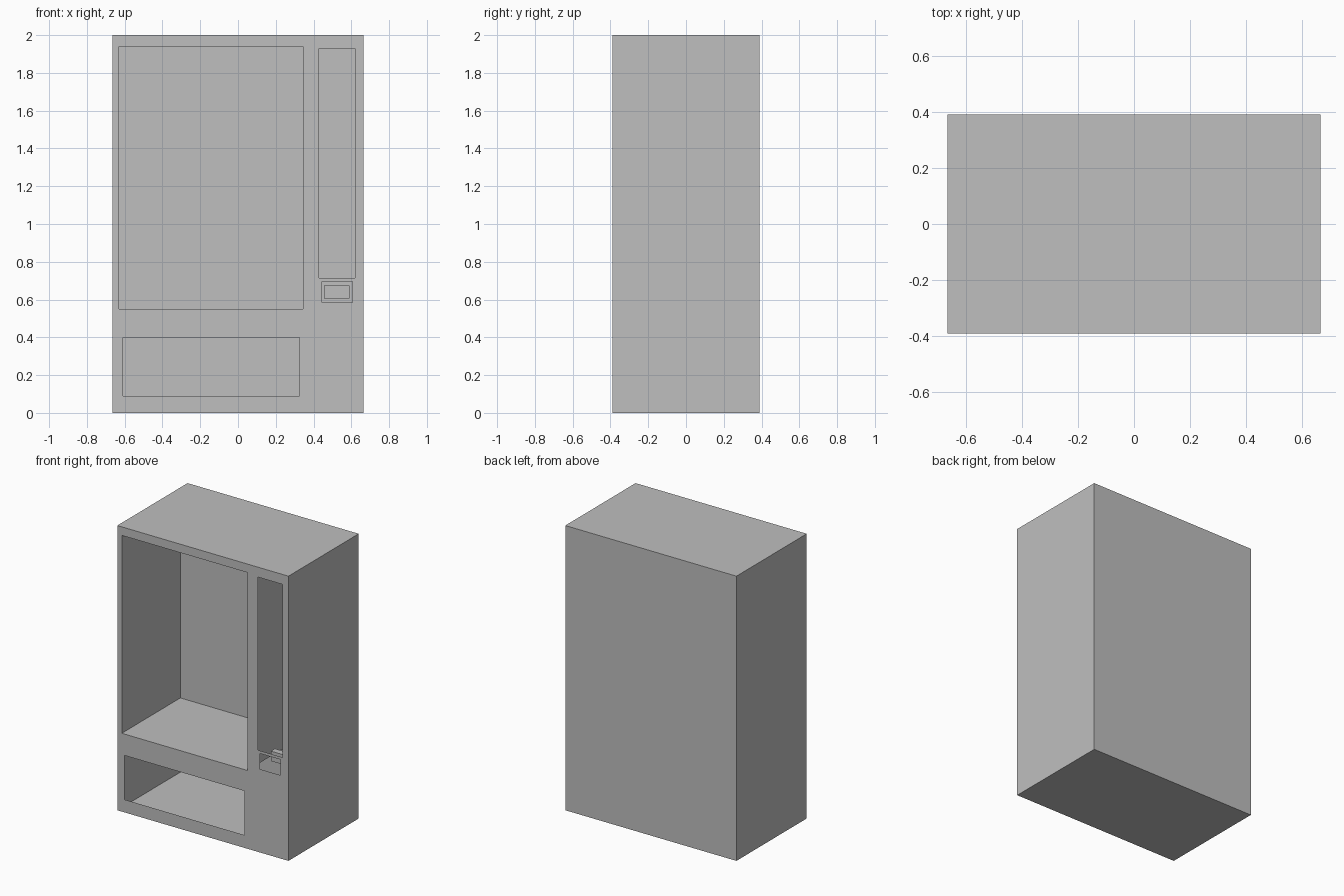
import bpy
import bmesh
from mathutils import Matrix, Vector

if "Cube" in bpy.data.objects:
    bpy.data.objects.remove(bpy.data.objects["Cube"], do_unlink=True)

# One flat material
GREY = (0.52, 0.52, 0.52, 1)
grey = bpy.data.materials.new("plain grey")
grey.use_nodes = True
grey.diffuse_color = GREY
grey.node_tree.nodes["Principled BSDF"].inputs["Base Color"].default_value = GREY

HALF_X, FRONT, BACK, HEIGHT = 0.665, -0.39, 0.39, 2.0

# Openings in the front: left, right, bottom, top
DISPLAY = (-0.63, 0.345, 0.55, 1.94)
CONTROLS = (0.43, 0.62, 0.715, 1.93)
COIN = (0.445, 0.605, 0.585, 0.695)
TRAY = (-0.61, 0.325, 0.09, 0.40)


def add_box(bm, rect, y0, y1):
    """Box over a front rectangle, returning its front face."""
    x0, x1, z0, z1 = rect
    size = Vector((x1 - x0, y1 - y0, z1 - z0))
    mid = Vector((x0 + x1, y0 + y1, z0 + z1)) / 2
    bmesh.ops.create_cube(bm, size=1, matrix=Matrix.Translation(mid) @ Matrix.Diagonal(size).to_4x4())
    return min(bm.faces, key=lambda f: f.calc_center_median().y)


def finish(bm, name):
    mesh = bpy.data.meshes.new(name)
    bm.to_mesh(mesh)
    bm.free()
    mesh.materials.append(grey)
    obj = bpy.data.objects.new(name, mesh)
    bpy.context.collection.objects.link(obj)
    return obj


# Hollow cabinet with a thin front sheet cut by the openings
bm = bmesh.new()
front = add_box(bm, (-HALF_X, HALF_X, 0, HEIGHT), FRONT, BACK)
edges = list(front.edges)
bmesh.ops.delete(bm, geom=[front], context="FACES_ONLY")
for x0, x1, z0, z1 in (DISPLAY, CONTROLS, COIN, TRAY):
    loop = [bm.verts.new((x, FRONT, z)) for x, z in ((x0, z0), (x1, z0), (x1, z1), (x0, z1))]
    edges += [bm.edges.new((loop[i - 1], loop[i])) for i in range(4)]
bmesh.ops.triangle_fill(bm, use_beauty=True, use_dissolve=False, edges=edges, normal=(0, -1, 0))
bmesh.ops.recalc_face_normals(bm, faces=bm.faces)
finish(bm, "cabinet")

# Deep display recess, open at the front, faces turned inward
bm = bmesh.new()
front = add_box(bm, DISPLAY, FRONT, 0.26)
bmesh.ops.delete(bm, geom=[front], context="FACES_ONLY")
bmesh.ops.reverse_faces(bm, faces=bm.faces)
finish(bm, "display_recess")

# Small block set back behind the coin opening
bm = bmesh.new()
add_box(bm, (0.455, 0.59, 0.605, 0.675), -0.285, -0.24)
finish(bm, "coin_block")
